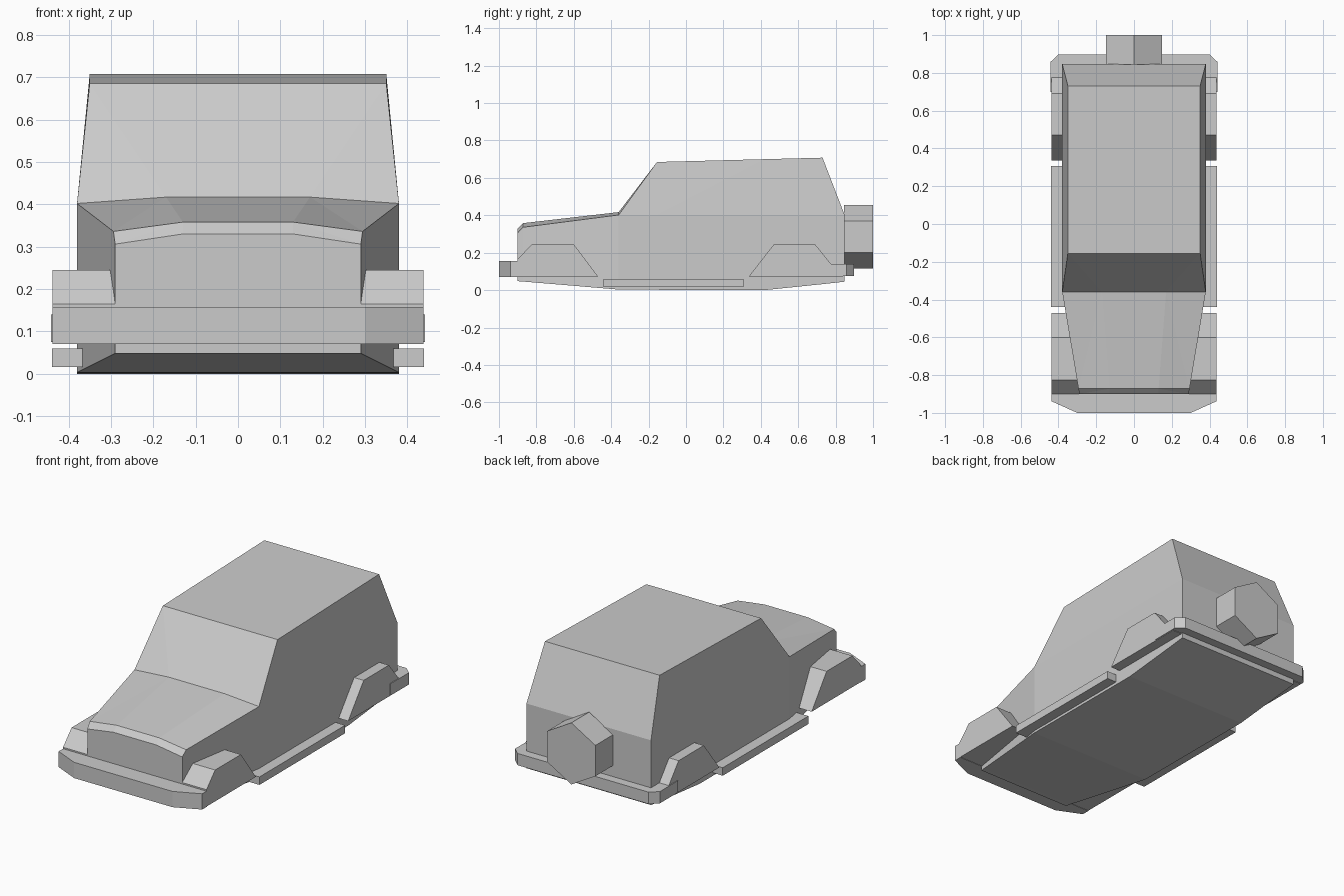
import bpy, bmesh, math

if "Cube" in bpy.data.objects:
    bpy.data.objects.remove(bpy.data.objects["Cube"])


def finish(bm, name):
    bmesh.ops.recalc_face_normals(bm, faces=bm.faces)
    me = bpy.data.meshes.new(name)
    bm.to_mesh(me)
    bm.free()
    ob = bpy.data.objects.new(name, me)
    bpy.context.collection.objects.link(ob)
    return ob


def prism(name, outline, axis, lo, hi):
    """Extrude a 2D outline along x (outline in y,z) or z (outline in x,y)."""
    def place(p, h):
        return (h, *p) if axis == 'x' else (*p, h)
    bm = bmesh.new()
    face = bm.faces.new([bm.verts.new(place(p, lo)) for p in outline])
    ext = bmesh.ops.extrude_face_region(bm, geom=[face])
    for g in ext['geom']:
        if isinstance(g, bmesh.types.BMVert):
            g.co['xyz'.index(axis)] = hi
    return finish(bm, name)


def mirrored(ob):
    ob.modifiers.new("mirror", 'MIRROR')
    return ob


# Body shell: stations of (y, half width, bottom z, belt z, top half width, top z)
stations = [
    (-0.90, 0.29, 0.048, 0.306, 0.13, 0.33),
    (-0.872, 0.294, 0.046, 0.336, 0.13, 0.358),
    (-0.36, 0.38, 0.003, 0.402, 0.17, 0.417),
    (-0.155, 0.38, 0.002, 0.402, 0.35, 0.685),
    (0.42, 0.38, 0.0, 0.402, 0.35, 0.70),
    (0.73, 0.38, 0.032, 0.402, 0.35, 0.708),
    (0.848, 0.38, 0.045, 0.402, 0.38, 0.402),
]
bm = bmesh.new()
rings = [[bm.verts.new(p) for p in (
    (-w, y, zb), (-w, y, zm), (-c, y, zt), (c, y, zt), (w, y, zm), (w, y, zb))]
    for y, w, zb, zm, c, zt in stations]
for a, b in zip(rings, rings[1:]):
    for i in (0, 2, 4, 5):
        j = (i + 1) % 6
        bm.faces.new((a[i], b[i], b[j], a[j]))
    for belt, top in ((1, 2), (4, 3)):
        bm.faces.new((a[belt], b[belt], b[top]))
        bm.faces.new((a[belt], b[top], a[top]))
bm.faces.new(rings[0])
bm.faces.new(rings[-1])
bmesh.ops.remove_doubles(bm, verts=bm.verts, dist=1e-4)
finish(bm, "body_shell")

# Fenders and running boards, mirrored to both sides
mirrored(prism("front_fender", [
    (-0.90, 0.072), (-0.90, 0.165), (-0.825, 0.245), (-0.60, 0.245),
    (-0.47, 0.072)], 'x', 0.28, 0.438))
mirrored(prism("rear_fender", [
    (0.335, 0.072), (0.47, 0.245), (0.69, 0.245), (0.775, 0.14),
    (0.84, 0.14), (0.84, 0.072)], 'x', 0.36, 0.438))
mirrored(prism("running_board", [
    (-0.44, 0.016), (-0.44, 0.06), (0.307, 0.06), (0.307, 0.016)],
    'x', 0.365, 0.439))

# Bumpers
prism("front_bumper", [
    (-0.438, -0.895), (-0.438, -0.938), (-0.30, -1.0), (0.30, -1.0),
    (0.438, -0.938), (0.438, -0.895)], 'z', 0.07, 0.157)
prism("rear_bumper", [
    (-0.442, 0.70), (-0.442, 0.858), (-0.40, 0.897), (0.40, 0.897),
    (0.442, 0.858), (0.442, 0.70)], 'z', 0.075, 0.14)

# Spare wheel: hexagonal drum on the tail
r = 0.17
bpy.ops.mesh.primitive_cylinder_add(
    vertices=6, radius=r, depth=0.156, location=(0, 0.922, 0.285),
    rotation=(math.pi / 2, 0, 0))
bpy.context.object.name = "spare_wheel"
